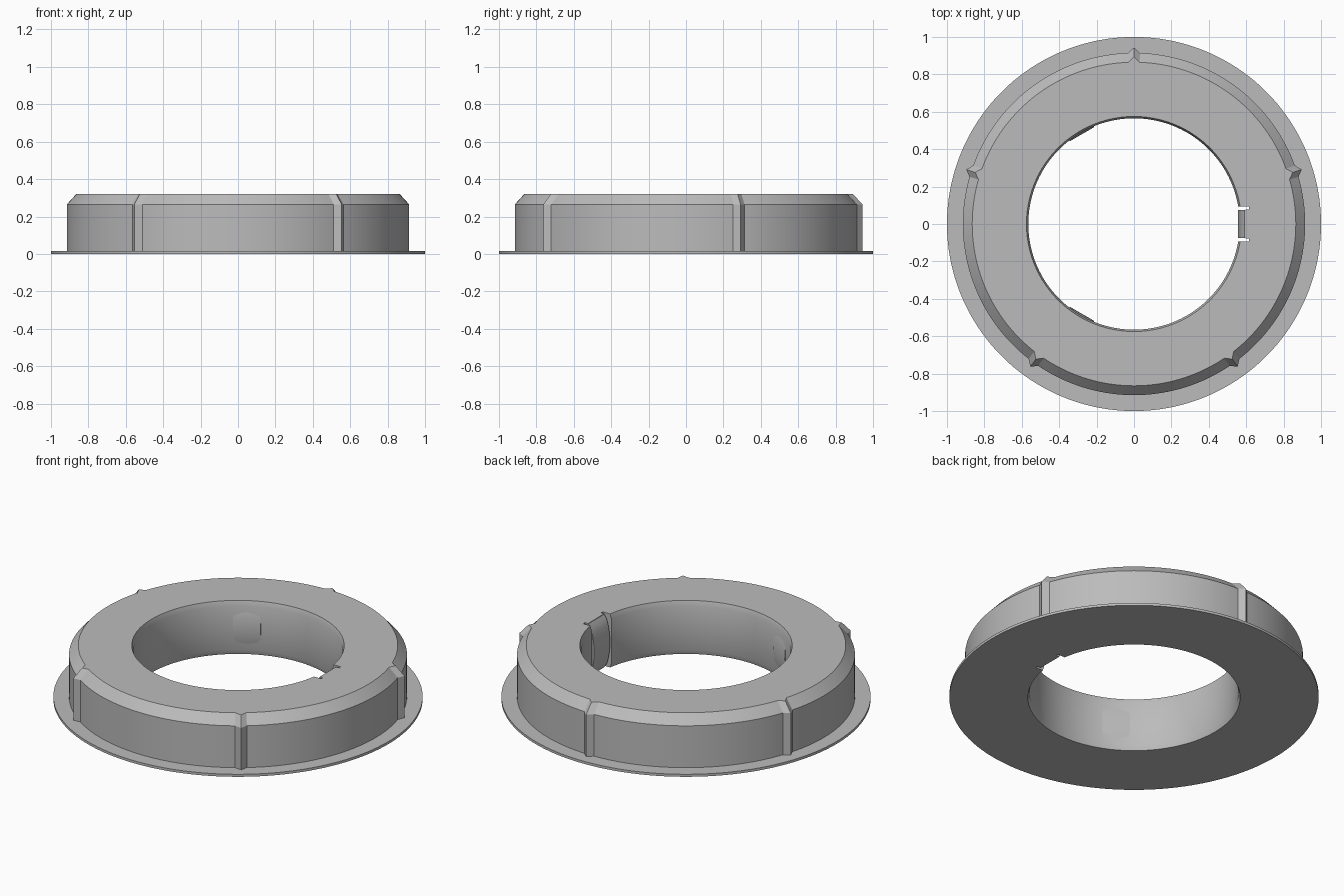
import bpy, bmesh, math
from mathutils import Matrix

if "Cube" in bpy.data.objects:
    bpy.data.objects.remove(bpy.data.objects["Cube"])

grey = bpy.data.materials.new("light_grey")
grey.diffuse_color = (0.5, 0.5, 0.5, 1)
grey.use_nodes = True
grey.node_tree.nodes["Principled BSDF"].inputs["Base Color"].default_value = grey.diffuse_color

H = 0.32           # total height
STEP = 2           # degrees per segment
RIDGES = {18 + 72 * i for i in range(5)}
CLIPS = (0, 120, 240)


def make_object(name, bm):
    bmesh.ops.recalc_face_normals(bm, faces=bm.faces[:])
    mesh = bpy.data.meshes.new(name)
    bm.to_mesh(mesh)
    bm.free()
    mesh.materials.append(grey)
    obj = bpy.data.objects.new(name, mesh)
    bpy.context.collection.objects.link(obj)
    return obj


def shade(obj):
    bpy.ops.object.select_all(action='DESELECT')
    obj.select_set(True)
    bpy.context.view_layer.objects.active = obj
    bpy.ops.object.shade_smooth_by_angle(angle=math.radians(25))


def add_box(bm, x0, x1, y0, y1, z0, z1):
    m = Matrix.Translation(((x0 + x1) / 2, (y0 + y1) / 2, (z0 + z1) / 2))
    m = m @ Matrix.Diagonal((x1 - x0, y1 - y0, z1 - z0, 1))
    bmesh.ops.create_cube(bm, size=1, matrix=m)


# Ring body: closed profile (radius, z, carries ridge) swept around z
profile = [(0.575, 0, 0), (1.0, 0, 0), (1.0, 0.015, 0), (0.915, 0.015, 1),
           (0.915, 0.265, 1), (0.865, H, 1), (0.575, H, 0),
           (0.565, H - 0.03, 0), (0.565, 0.03, 0)]
bm = bmesh.new()
rows = []
for deg in range(0, 360, STEP):
    a = math.radians(deg)
    bump = 0.028 if deg in RIDGES else 0
    rows.append([bm.verts.new(((r + k * bump) * math.cos(a),
                               (r + k * bump) * math.sin(a), z))
                 for r, z, k in profile])
for i, row in enumerate(rows):
    nxt = rows[(i + 1) % len(rows)]
    for j in range(len(profile)):
        k = (j + 1) % len(profile)
        bm.faces.new((row[j], nxt[j], nxt[k], row[k]))
body = make_object("ring_body", bm)

# Clip pockets and the thin slots on both sides of each clip
for deg in CLIPS:
    rot = Matrix.Rotation(math.radians(deg), 4, 'Z')
    for part in ("pocket", "slot_a", "slot_b"):
        bm = bmesh.new()
        if part == "pocket":
            add_box(bm, 0.5, 0.595, -0.085, 0.085, -0.1, 0.5)
        else:
            y = 0.085 if part == "slot_a" else -0.085
            add_box(bm, 0.49, 0.615, y - 0.008, y + 0.008, -0.1, 0.5)
        bm.transform(rot)
        cutter = make_object(part + "_cutter", bm)
        cutter.hide_render = True
        mod = body.modifiers.new(part, 'BOOLEAN')
        mod.object = cutter
        mod.operation = 'DIFFERENCE'
        mod.solver = 'EXACT'
        bpy.context.view_layer.objects.active = body
        bpy.ops.object.modifier_apply(modifier=mod.name)
        bpy.data.objects.remove(cutter)
shade(body)

# Spring clips: bowed inner face, extruded across the pocket
for n, deg in enumerate(CLIPS):
    bm = bmesh.new()
    pts = [(0.6, 0.002), (0.6, H - 0.002)]
    for i in range(13):
        t = i / 12
        z = (H - 0.002) * (1 - t) + 0.002 * t
        pts.append((0.592 - 0.037 * math.sin(math.pi * t) ** 0.6, z))
    sides = [[bm.verts.new((x, y, z)) for x, z in pts] for y in (-0.075, 0.075)]
    for s in sides:
        bm.faces.new(s)
    for j in range(len(pts)):
        k = (j + 1) % len(pts)
        bm.faces.new((sides[0][j], sides[0][k], sides[1][k], sides[1][j]))
    bm.transform(Matrix.Rotation(math.radians(deg), 4, 'Z'))
    shade(make_object(f"spring_clip_{n + 1}", bm))
